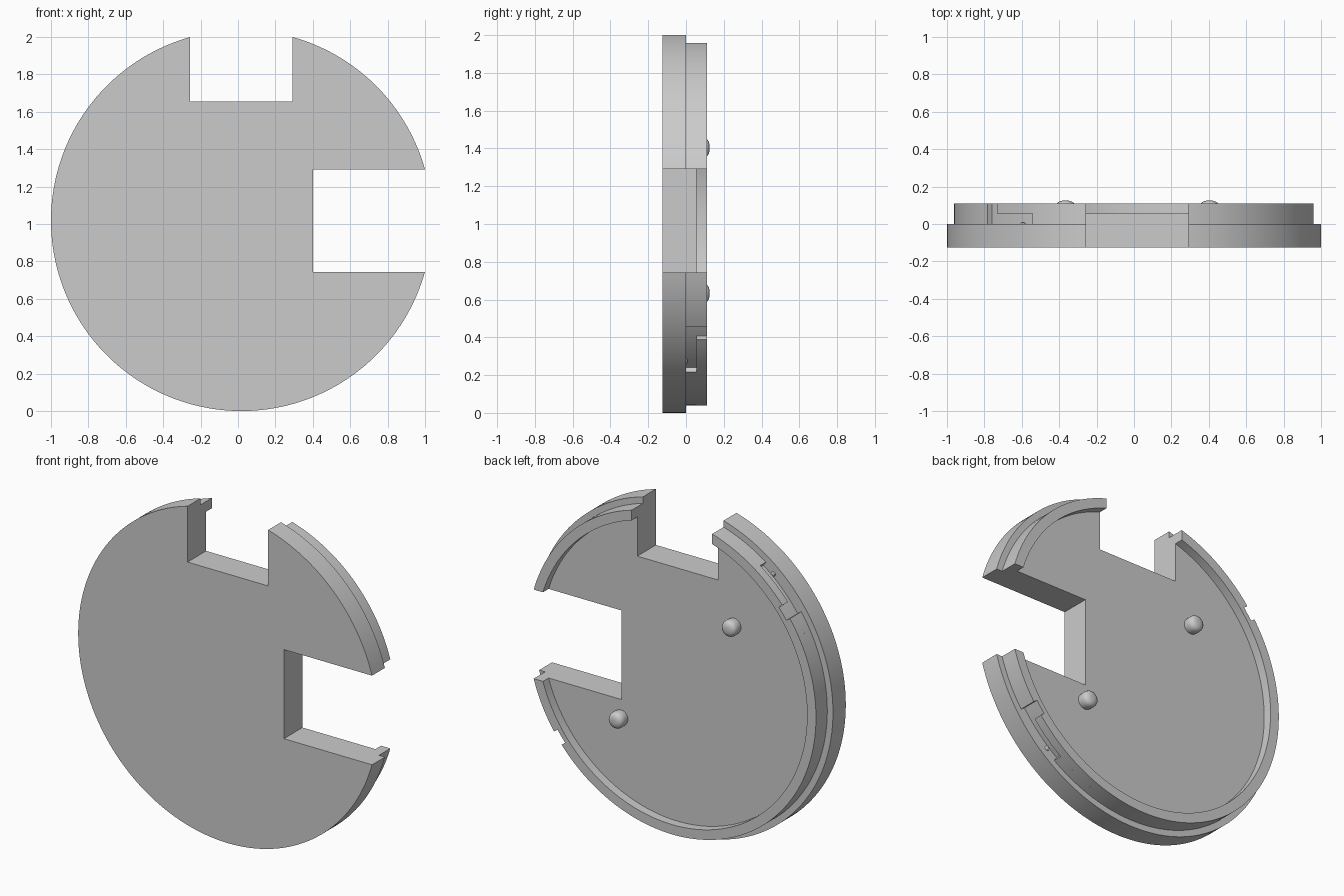
import bpy
import bmesh
from math import asin, cos, pi, radians, sin, sqrt

cube = bpy.data.objects.get("Cube")
if cube:
    bpy.data.objects.remove(cube)

# Main sizes
CX = CZ = 1.0185          # disc centre height, and x offset plus one
R_DISC, R_RIM, R_SLOT, R_INNER = 1.0185, 0.98, 0.95, 0.92
HALF = 0.274              # half width of both cutouts
TOP_CUT, SIDE_CUT = 0.637, 0.3815
FRONT, STEP, FLOOR, BACK = -0.125, 0.0, 0.055, 0.11
ENTRY = [(-40, -35), (140, 145)]      # open ends of the locking slots
CHANNEL = [(-55, -35), (125, 145)]    # full length of the slots

grey = bpy.data.materials.new("light_grey")
grey.use_nodes = True
colour = (0.6, 0.6, 0.6, 1)
grey.diffuse_color = colour
grey.node_tree.nodes["Principled BSDF"].inputs["Base Color"].default_value = colour


def finish(bm, name):
    bmesh.ops.recalc_face_normals(bm, faces=bm.faces)
    mesh = bpy.data.meshes.new(name)
    bm.to_mesh(mesh)
    bm.free()
    obj = bpy.data.objects.new(name, mesh)
    bpy.context.collection.objects.link(obj)
    mesh.materials.append(grey)
    bpy.ops.object.select_all(action="DESELECT")
    obj.select_set(True)
    bpy.context.view_layer.objects.active = obj
    bpy.ops.object.shade_smooth_by_angle(angle=radians(30))
    return obj


def arc(radius, start, end, slots=()):
    """Arc points in radians, stepped inward to the slot radius inside slots."""
    cuts = [start, end]
    for a, b in slots:
        cuts += [t for t in (radians(a), radians(b)) if start < t < end]
    cuts.sort()
    points = []
    for a, b in zip(cuts, cuts[1:]):
        mid = (a + b) / 2
        inside = any(radians(s) < mid < radians(e) for s, e in slots)
        r = R_SLOT if inside else radius
        n = max(2, round((b - a) / radians(2)))
        points += [(r * cos(a + (b - a) * i / n), r * sin(a + (b - a) * i / n))
                   for i in range(n + 1)]
    return points


def spans(radius):
    """The two arcs left between the cutouts, the larger one first."""
    d = asin(HALF / radius)
    return (pi / 2 + d - 2 * pi, -d), (d, pi / 2 - d)


def wrapped(slots):
    """Repeat slots one turn back so that they fall on the large arc."""
    return list(slots) + [(a - 360, b - 360) for a, b in slots]


def extrude(outlines, y0, y1, name):
    bm = bmesh.new()
    for outline in outlines:
        verts = [bm.verts.new((CX - 1 + x, y0, CZ + z)) for x, z in outline]
        face = bm.faces.new(verts)
        out = bmesh.ops.extrude_face_region(bm, geom=[face], use_keep_orig=True)
        moved = [g for g in out["geom"] if isinstance(g, bmesh.types.BMVert)]
        bmesh.ops.translate(bm, verts=moved, vec=(0, y1 - y0, 0))
    return finish(bm, name)


def notched_disc(radius, slots=()):
    big, small = spans(radius)
    return (arc(radius, *big, wrapped(slots)) + [(SIDE_CUT, -HALF), (SIDE_CUT, HALF)]
            + arc(radius, *small) + [(HALF, TOP_CUT), (-HALF, TOP_CUT)])


# Cover plate and the narrower plug behind it, with the slot channels
extrude([notched_disc(R_DISC)], FRONT, STEP, "cover_plate")
extrude([notched_disc(R_RIM, CHANNEL)], STEP, FLOOR, "plug_body")

# Raised rim with the slot entries
rims = [arc(R_RIM, *outer, wrapped(ENTRY)) + arc(R_INNER, *inner)[::-1]
        for outer, inner in zip(spans(R_RIM), spans(R_INNER))]
extrude(rims, FLOOR, BACK, "raised_rim")


def lathe(name, x, z, profile, sides=32):
    """Turn a (radius, y) profile about an axis along y."""
    bm = bmesh.new()
    rings = [[bm.verts.new((x + r * cos(2 * pi * i / sides), y,
                            z + r * sin(2 * pi * i / sides)))
              for i in range(sides)] for r, y in profile]
    for low, high in zip(rings, rings[1:]):
        for i in range(sides):
            j = (i + 1) % sides
            bm.faces.new((low[i], low[j], high[j], high[i]))
    bm.faces.new(rings[0])
    bm.faces.new(rings[-1])
    return finish(bm, name)


# Rounded studs on the back floor
stud = [(0.047, FLOOR), (0.05, 0.08), (0.049, 0.1), (0.044, 0.112),
        (0.034, 0.12), (0.018, 0.1245), (0.004, 0.125)]
for side, label in ((-1, "right"), (1, "left")):
    lathe(label + "_stud", CX - 1 + side * 0.385, CZ - side * 0.385, stud)

# Small detent bumps inside the slot channels
for angle, label in ((-50.5, "left"), (129.5, "right")):
    a = radians(angle)
    r = (R_SLOT + R_RIM) / 2
    lathe(label + "_detent", CX - 1 + r * cos(a), CZ + r * sin(a),
          [(0.015, STEP), (0.012, 0.005), (0.006, 0.008)], 12)
